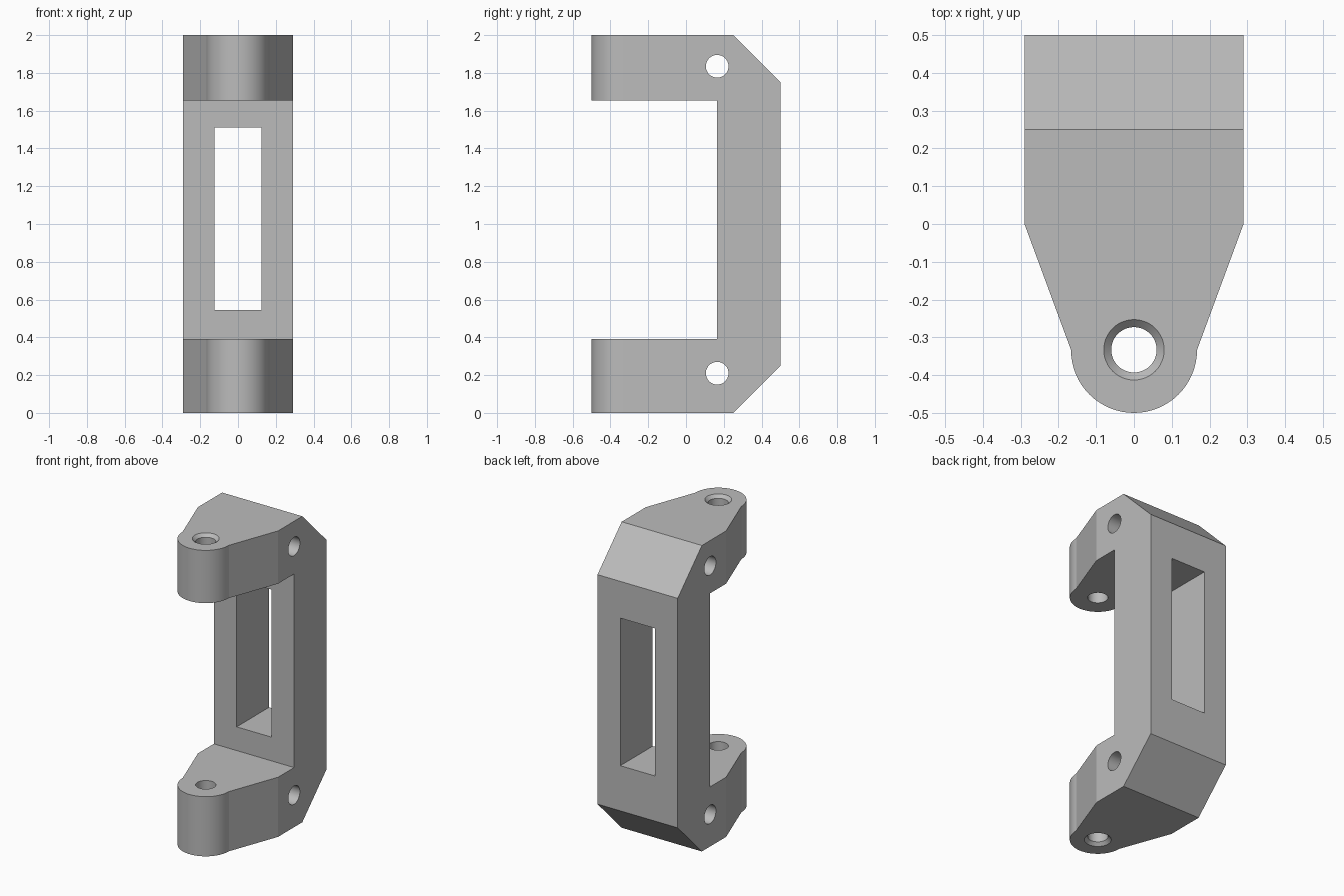
import bpy, bmesh, math
from mathutils import Matrix, Vector

if "Cube" in bpy.data.objects:
    bpy.data.objects.remove(bpy.data.objects["Cube"])

grey = bpy.data.materials.new("matte_grey")
grey.use_nodes = True
colour = (0.5, 0.5, 0.5, 1)
grey.diffuse_color = colour
grey.node_tree.nodes["Principled BSDF"].inputs["Base Color"].default_value = colour


def finish(name, bm):
    bmesh.ops.recalc_face_normals(bm, faces=bm.faces)
    mesh = bpy.data.meshes.new(name)
    bm.to_mesh(mesh)
    bm.free()
    mesh.materials.append(grey)
    obj = bpy.data.objects.new(name, mesh)
    bpy.context.collection.objects.link(obj)
    return obj


def prism(name, points, offset):
    """Extrude a closed outline along the offset vector."""
    bm = bmesh.new()
    face = bm.faces.new([bm.verts.new(p) for p in points])
    moved = bmesh.ops.extrude_face_region(bm, geom=[face])["geom"]
    bmesh.ops.translate(bm, vec=Vector(offset),
                        verts=[v for v in moved if isinstance(v, bmesh.types.BMVert)])
    return finish(name, bm)


def cone(name, r1, r2, depth, centre, rotation=Matrix()):
    bm = bmesh.new()
    bmesh.ops.create_cone(bm, cap_ends=True, segments=48, radius1=r1, radius2=r2,
                          depth=depth, matrix=Matrix.Translation(centre) @ rotation)
    return finish(name, bm)


def combine(target, tool, operation):
    mod = target.modifiers.new(operation, 'BOOLEAN')
    mod.operation, mod.solver, mod.object = operation, 'EXACT', tool
    bpy.context.view_layer.objects.active = target
    bpy.ops.object.modifier_apply(modifier=mod.name)
    bpy.data.objects.remove(tool)


# C-shaped side profile with chamfered back corners
side = [(-0.6, 0), (0.25, 0), (0.5, 0.25), (0.5, 1.75), (0.25, 2), (-0.6, 2),
        (-0.6, 1.655), (0.165, 1.655), (0.165, 0.39), (-0.6, 0.39)]
bracket = prism("handle_bracket", [(-0.4, y, z) for y, z in side], (0.8, 0, 0))

# Tapered plan outline with a rounded front end
eye_y, eye_r = -0.333, 0.167
plan = [(0.29, 0.6), (-0.29, 0.6), (-0.29, 0)]
plan += [(-eye_r * math.cos(a), eye_y - eye_r * math.sin(a))
         for a in (math.pi * i / 32 for i in range(33))]
plan += [(0.29, 0)]
outline = prism("plan_cutter", [(x, y, -0.1) for x, y in plan], (0, 0, 2.2))
combine(bracket, outline, 'INTERSECT')

# Window through the back bar
window = [(-0.125, 0.545), (0.125, 0.545), (0.125, 1.51), (-0.125, 1.51)]
combine(bracket, prism("window_cutter", [(x, 0, z) for x, z in window], (0, 0.8, 0)),
        'DIFFERENCE')

# Vertical bolt holes, countersunk on the outer faces
combine(bracket, cone("bolt_cutter", 0.06, 0.06, 2.4, (0, eye_y, 1)), 'DIFFERENCE')
combine(bracket, cone("top_sink", 0.06, 0.1, 0.04, (0, eye_y, 2)), 'DIFFERENCE')
combine(bracket, cone("bottom_sink", 0.1, 0.06, 0.04, (0, eye_y, 0)), 'DIFFERENCE')

# Cross holes through both arms
for z in (0.21, 1.835):
    combine(bracket, cone("pin_cutter", 0.06, 0.06, 1, (0, 0.165, z),
                          Matrix.Rotation(math.pi / 2, 4, 'Y')), 'DIFFERENCE')

# Smooth the curved walls, keep the flats crisp
bpy.ops.object.select_all(action='DESELECT')
bracket.select_set(True)
bpy.context.view_layer.objects.active = bracket
bpy.ops.object.shade_smooth_by_angle(angle=math.radians(15))
